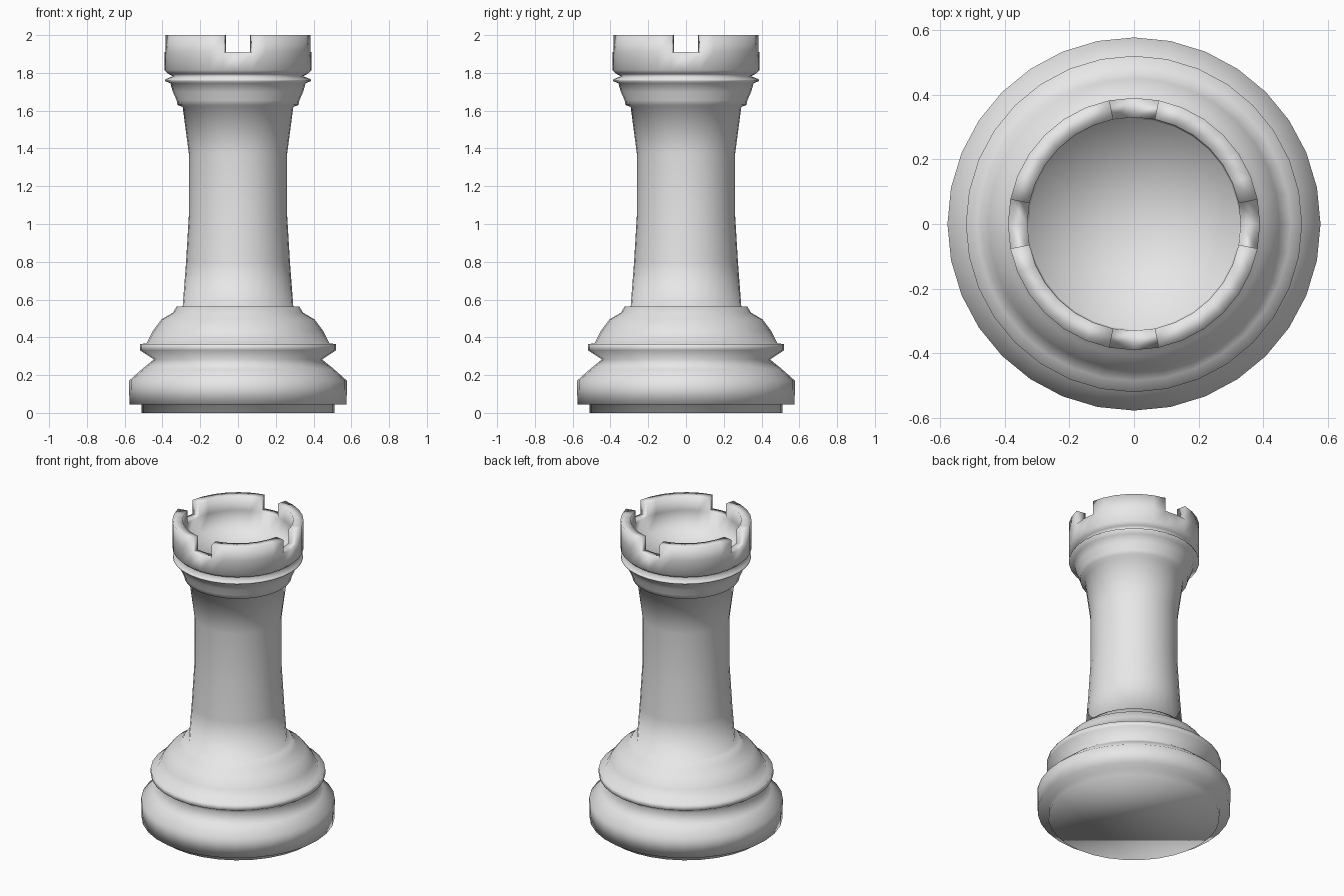
import bpy, bmesh, math

if "Cube" in bpy.data.objects:
    bpy.data.objects.remove(bpy.data.objects["Cube"])

SIDES = 32

# Outer profile (radius, height) from the foot to the battlement ledge
OUTER = [(0.51, 0.0), (0.51, 0.045), (0.575, 0.045), (0.577, 0.17), (0.51, 0.23),
         (0.445, 0.283), (0.52, 0.332), (0.52, 0.365), (0.485, 0.367), (0.45, 0.435),
         (0.405, 0.495), (0.345, 0.53), (0.325, 0.563), (0.293, 0.563),
         (0.275, 0.80), (0.26, 1.05), (0.26, 1.37), (0.293, 1.62), (0.32, 1.63),
         (0.325, 1.655), (0.345, 1.70), (0.358, 1.745), (0.388, 1.757),
         (0.385, 1.766), (0.345, 1.782), (0.37, 1.795), (0.39, 1.815), (0.39, 1.91)]
# Inner profile from the ledge down into the cup
INNER = [(0.33, 1.91), (0.325, 1.80)]


def ring(bm, r, z):
    return [bm.verts.new((r * math.cos(2 * math.pi * i / SIDES),
                          r * math.sin(2 * math.pi * i / SIDES), z)) for i in range(SIDES)]


bm = bmesh.new()
rings = [ring(bm, r, z) for r, z in OUTER + INNER]
ledge = []
for k, (a, b) in enumerate(zip(rings, rings[1:])):
    for i in range(SIDES):
        j = (i + 1) % SIDES
        f = bm.faces.new((a[i], a[j], b[j], b[i]))
        if k == len(OUTER) - 1:
            ledge.append(f)

# Flat underside and cup floor
bm.faces.new(list(reversed(rings[0])))
centre = bm.verts.new((0, 0, 1.79))
for i in range(SIDES):
    bm.faces.new((rings[-1][i], rings[-1][(i + 1) % SIDES], centre))

# Battlements: raise the ledge except two segments at each axis
per = SIDES // 4
raised = [f for i, f in enumerate(ledge) if i % per not in (0, per - 1)]
ext = bmesh.ops.extrude_face_region(bm, geom=raised)
bmesh.ops.delete(bm, geom=raised, context='FACES_ONLY')
for v in ext["geom"]:
    if isinstance(v, bmesh.types.BMVert):
        v.co.z = 2.0
bmesh.ops.recalc_face_normals(bm, faces=bm.faces)
for f in bm.faces:
    f.smooth = True

mesh = bpy.data.meshes.new("rook_tower")
bm.to_mesh(mesh)
bm.free()
tower = bpy.data.objects.new("rook_tower", mesh)
bpy.context.collection.objects.link(tower)

mat = bpy.data.materials.new("light_grey")
mat.diffuse_color = (0.8, 0.8, 0.8, 1)
mat.use_nodes = True
mat.node_tree.nodes["Principled BSDF"].inputs["Base Color"].default_value = mat.diffuse_color
mesh.materials.append(mat)
